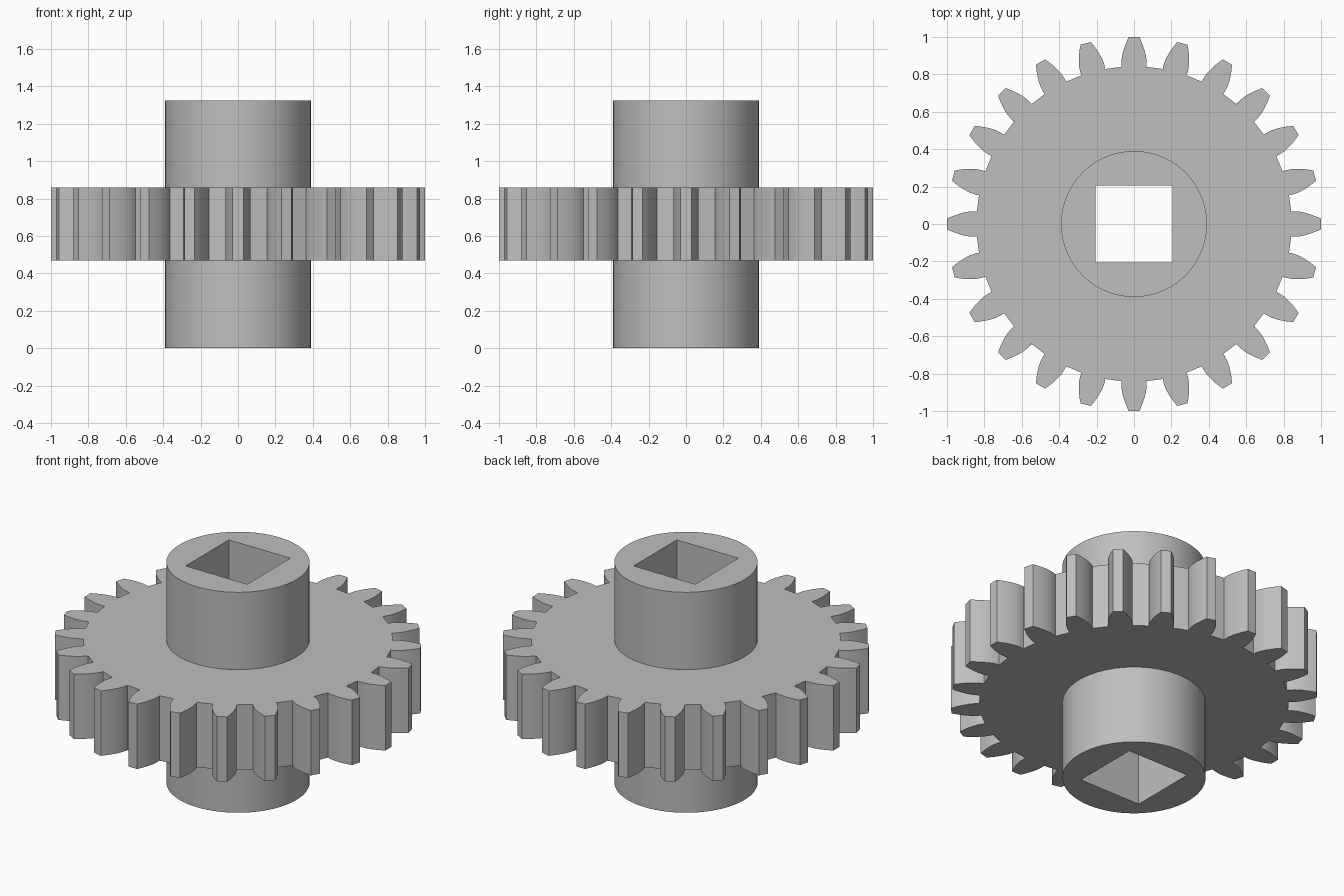
import bpy
import bmesh
from math import acos, cos, pi, radians, sin, tan, tau

cube = bpy.data.objects.get("Cube")
if cube:
    bpy.data.objects.remove(cube, do_unlink=True)

TEETH = 24
ROOT, BASE, TIP = 0.843, 0.867, 1.0
HUB_RADIUS, HUB_HEIGHT, BORE = 0.39, 1.325, 0.205
GEAR_BOTTOM, GEAR_TOP = 0.47, 0.86

grey = bpy.data.materials.new("plain grey")
grey.use_nodes = True
colour = (0.52, 0.52, 0.52, 1)
grey.diffuse_color = colour
grey.node_tree.nodes["Principled BSDF"].inputs["Base Color"].default_value = colour


def polar(radius, angle):
    return radius * cos(angle), radius * sin(angle)


def hollow_prism(name, outer, inner, bottom, top):
    """Extrude the band between two loops that have equal point counts."""
    bm = bmesh.new()
    rings = [[bm.verts.new((x, y, z)) for x, y in loop]
             for loop, z in ((outer, bottom), (outer, top), (inner, top), (inner, bottom))]
    count = len(outer)
    for ring, following in zip(rings, rings[1:] + rings[:1]):
        for i in range(count):
            j = (i + 1) % count
            bm.faces.new((ring[i], ring[j], following[j], following[i]))
    bmesh.ops.recalc_face_normals(bm, faces=bm.faces)
    mesh = bpy.data.meshes.new(name)
    bm.to_mesh(mesh)
    bm.free()
    mesh.materials.append(grey)
    obj = bpy.data.objects.new(name, mesh)
    bpy.context.collection.objects.link(obj)
    bpy.ops.object.select_all(action="DESELECT")
    obj.select_set(True)
    bpy.context.view_layer.objects.active = obj
    bpy.ops.object.shade_smooth_by_angle(angle=radians(30))
    return obj


# Hub: round shaft with a square bore
steps = 96
circle = [polar(HUB_RADIUS, tau * i / steps) for i in range(steps)]
square = []
for x, y in circle:
    scale = BORE / max(abs(x), abs(y))
    square.append((x * scale, y * scale))
hollow_prism("hub", circle, square, 0, HUB_HEIGHT)


# Gear wheel: involute tooth flanks above short radial roots
def half_angle(radius):
    pressure = acos(min(1, BASE / radius))
    return 0.0775 - 0.93 * (tan(pressure) - pressure)


flank_steps = 6
radii = [ROOT] + [BASE + (TIP - BASE) * i / flank_steps for i in range(flank_steps + 1)]
gear_outline = []
for tooth in range(TEETH):
    centre = tau * tooth / TEETH
    gear_outline += [polar(r, centre - half_angle(r)) for r in radii]
    gear_outline += [polar(r, centre + half_angle(r)) for r in reversed(radii)]

# The wheel's inner edge sits just inside the hub wall
count = len(gear_outline)
half_tooth = pi / TEETH
gear_inner = [polar(HUB_RADIUS - 0.01, tau * (i + 0.5) / count - half_tooth)
              for i in range(count)]
hollow_prism("gear_wheel", gear_outline, gear_inner, GEAR_BOTTOM, GEAR_TOP)
